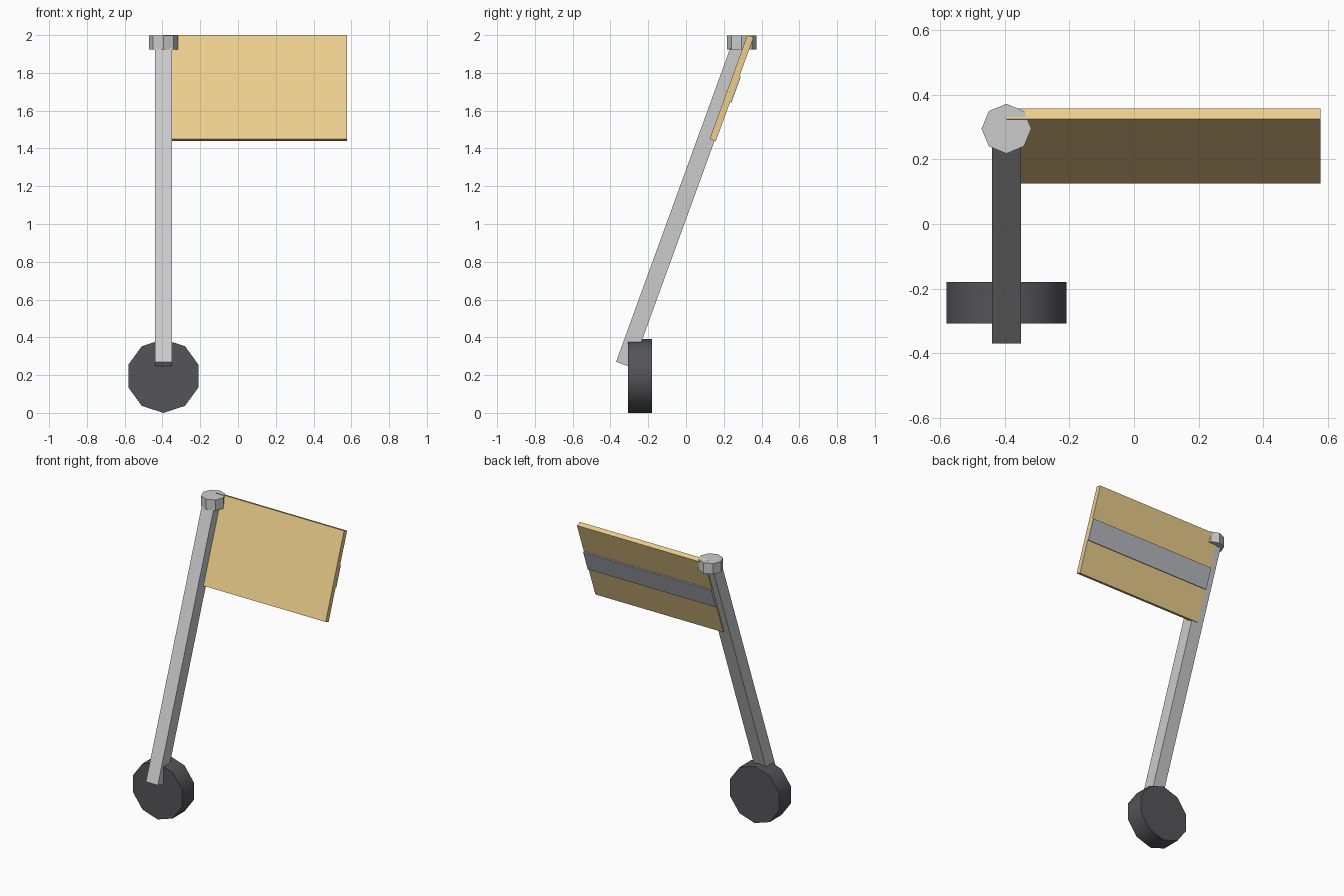
import bpy
from math import radians, sin, cos, pi
from mathutils import Vector

if "Cube" in bpy.data.objects:
    bpy.data.objects.remove(bpy.data.objects["Cube"])

TILT = radians(20)
PX = -0.395                                   # x of post axis
UP = Vector((0, sin(TILT), cos(TILT)))        # along the leaning post
BACK = Vector((0, cos(TILT), -sin(TILT)))     # out of its rear face


def paint(obj, name, rgb):
    mat = bpy.data.materials.new(name)
    mat.diffuse_color = (*rgb, 1)
    mat.use_nodes = True
    mat.node_tree.nodes["Principled BSDF"].inputs["Base Color"].default_value = mat.diffuse_color
    obj.data.materials.append(mat)


def tilted_box(name, centre, size):
    bpy.ops.mesh.primitive_cube_add(size=1, location=centre, rotation=(-TILT, 0, 0))
    obj = bpy.context.object
    obj.name = name
    obj.scale = size
    bpy.ops.object.transform_apply(location=False, rotation=True, scale=True)
    return obj


def prism(name, sides, radius, depth, centre, rotation=(0, 0, 0)):
    bpy.ops.mesh.primitive_cylinder_add(vertices=sides, radius=radius, depth=depth,
                                        location=centre, rotation=rotation)
    obj = bpy.context.object
    obj.name = name
    bpy.ops.object.transform_apply(location=False, rotation=True, scale=True)
    return obj


# Leaning square post
foot = Vector((PX, -0.328, 0.255))
length = 1.81
tilted_box("post", foot + UP * length / 2, (0.09, 0.09, length))

# Octagonal cap on the post
prism("post_cap", 8, 0.077, 0.073, (PX, 0.295, 1.961))

# Ten-sided weight at the foot, a corner pointing up
base = prism("base_weight", 10, 0.195, 0.128, (PX, -0.244, 0.195), (pi / 2, 0, 0))
bpy.ops.object.shade_smooth_by_angle(angle=radians(40))
paint(base, "dark_rubber", (0.09, 0.09, 0.1))

# Board, let into the post on its left edge
x0, x1 = PX, 0.578
width, height, thick = x1 - x0, 0.585, 0.035
mid = Vector(((x0 + x1) / 2, 0.325, 2.0)) - UP * height / 2 + BACK * thick / 2
board = tilted_box("board", mid, (width, thick, height))
paint(board, "tan_board", (0.85, 0.62, 0.27))

# Grey stripe raised along the back of the board
stripe = tilted_box("back_stripe", mid + BACK * (thick / 2 + 0.002), (width, 0.012, 0.145))
paint(stripe, "stripe_grey", (0.48, 0.5, 0.53))
